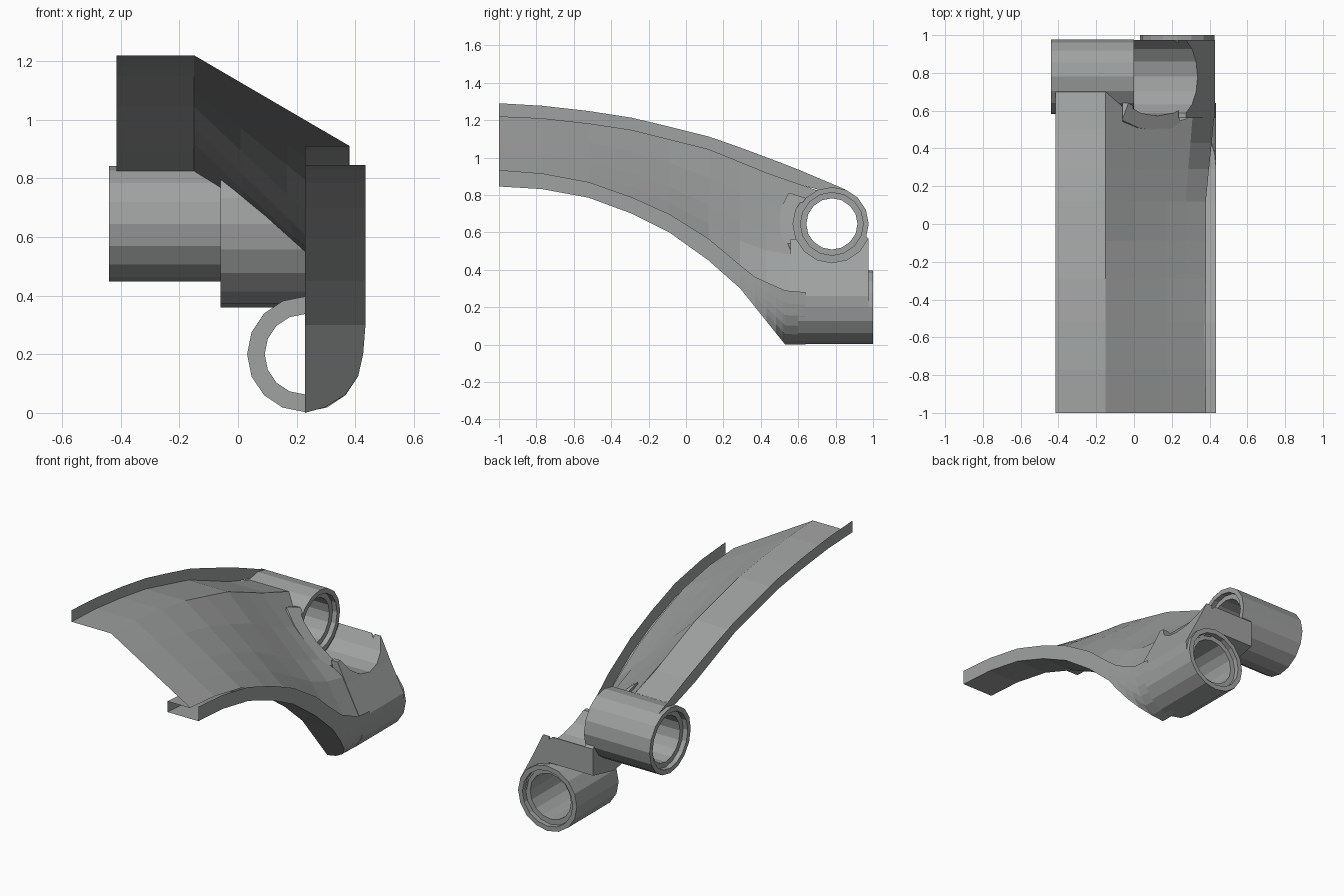
import bpy, bmesh, math
from mathutils import Vector

if "Cube" in bpy.data.objects:
    bpy.data.objects.remove(bpy.data.objects["Cube"], do_unlink=True)

grey = bpy.data.materials.new("grey_metal")
grey.use_nodes = True
COLOUR = (0.35, 0.36, 0.355, 1)
grey.diffuse_color = COLOUR
grey.node_tree.nodes["Principled BSDF"].inputs["Base Color"].default_value = COLOUR

R, BORE, RIM, SIDES = 0.197, 0.137, 0.168, 16
PIN = Vector((0, 0.78, 0.645))      # cross tube axis
SOCKET = Vector((0.228, 0, 0.2))    # lengthwise tube axis
BACK, LEDGE = 0.975, 0.565          # rear face of the hub and its top


def make(name, bm):
    bmesh.ops.recalc_face_normals(bm, faces=bm.faces)
    mesh = bpy.data.meshes.new(name)
    bm.to_mesh(mesh)
    bm.free()
    mesh.materials.append(grey)
    ob = bpy.data.objects.new(name, mesh)
    bpy.context.scene.collection.objects.link(ob)
    return ob


def sheet(name, rows):
    """Surface joining rows of points, all rows the same length."""
    bm = bmesh.new()
    grid = [[bm.verts.new(p) for p in row] for row in rows]
    for a, b in zip(grid, grid[1:]):
        for i in range(len(a) - 1):
            bm.faces.new((a[i], a[i + 1], b[i + 1], b[i]))
    bmesh.ops.remove_doubles(bm, verts=bm.verts, dist=0.0005)
    return make(name, bm)


def ring(centre, axis, at, radius):
    pts = []
    for i in range(SIDES):
        a = 2 * math.pi * i / SIDES
        c, s = radius * math.cos(a), radius * math.sin(a)
        pts.append(centre + Vector((at, c, s) if axis == "x" else (c, at, s)))
    return pts + pts[:1]


def tube(name, centre, axis, start, end, start_rim=RIM):
    """Bored tube with a stepped rim."""
    d = 0.03
    profile = [(start, R), (end, R), (end, RIM), (end - d, RIM), (end - d, BORE),
               (start + d, BORE), (start + d, start_rim), (start, start_rim), (start, R)]
    return sheet(name, [ring(centre, axis, at, r) for at, r in profile])


def prism(points, push):
    bm = bmesh.new()
    face = bm.faces.new([bm.verts.new(p) for p in points])
    new = bmesh.ops.extrude_face_region(bm, geom=[face])["geom"]
    bmesh.ops.translate(bm, vec=push, verts=[v for v in new if isinstance(v, bmesh.types.BMVert)])
    bmesh.ops.holes_fill(bm, edges=bm.edges)
    return bm


def cutter(name, centre, axis, start, end, radius):
    length = end - start
    push = (length, 0, 0) if axis == "x" else (0, length, 0)
    ob = make(name, prism(ring(centre, axis, start, radius)[:-1], push))
    ob.hide_render = True
    return ob


def carve(ob, cutters):
    for c in cutters:
        mod = ob.modifiers.new(c.name, "BOOLEAN")
        mod.operation, mod.solver, mod.object = "DIFFERENCE", "EXACT", c
    bpy.context.view_layer.update()
    graph = bpy.context.evaluated_depsgraph_get()
    shape = bpy.data.meshes.new_from_object(ob.evaluated_get(graph))
    ob.modifiers.clear()
    ob.data = shape


def curve(points):
    def f(t):
        for (t0, v0), (t1, v1) in zip(points, points[1:]):
            if t <= t1:
                return v0 + (v1 - v0) * (t - t0) / (t1 - t0)
        return points[-1][1]
    return f


# Long edge curves of the arm, as (y, z)
crest = curve([(-1, 1.29), (-.8, 1.28), (-.53, 1.25), (-.3, 1.215), (-.09, 1.165),
               (.13, 1.11), (.37, 1.025), (.59, .94), (.85, .83)])
deck = curve([(-1, 1.22), (-.77, 1.21), (-.5, 1.18), (-.3, 1.15), (-.1, 1.1),
              (.12, 1.045), (.33, .96), (.5, .89), (.7, .825)])
rail = curve([(-1, .933), (-.77, .915), (-.5, .865), (-.27, .78), (-.05, .68),
              (.16, .54), (.35, .37), (.55, .28)])
sole = curve([(-1, .845), (-.75, .83), (-.52, .785), (-.29, .7), (-.09, .6),
              (.12, .45), (.29, .3), (.53, 0)])
# Right side of the arm as (z, x), rounding under the socket
outer_x = curve([(0, .228), (.02, .3), (.06, .365), (.125, .41), (.2, .427), (.3, .435)])
STATIONS = [-1, -.77, -.52, -.29, -.09, .12, .29]
TIP = [.37, .43, .48, .515, .53]

# Top strip and its upright left flange
sheet("top_strip", [[(x, y, deck(y)) for x in (-.415, -.15)] for y in STATIONS + [.5, .7]])
sheet("left_flange", [[(-.415, y, deck(y)), (-.415, y, crest(y))] for y in STATIONS + [.5, .6, .72, .85]])

# Sloping web, bulging and fanning out where it runs into the hub
rows = []
ends = (.7, .55, .53, .57, .58)
for y in STATIONS + [.43, None]:
    row = []
    for i, (t, bulge) in enumerate(((0, 0), (.3, .03), (.6, .07), (.8, .1), (1, 0))):
        yy = ends[i] if y is None else y
        k = max(0, min(1, (yy - .13) / .43))
        high, low = deck(yy), rail(yy) - .022
        row.append((-.15 + (.53 + .045 * k) * t, yy, high + (low - high) * t + bulge * k))
    rows.append(row)
sheet("sloping_web", rows)

# Right flange, curved underside and the inner channel
rows = []
for y in STATIONS + TIP + [.64]:
    bottom, top = sole(y), rail(y)
    zs = [bottom + (top - bottom) * (i / 6) ** 1.5 for i in range(7)]
    rows.append([(outer_x(z), y, z) for z in zs])
sheet("right_flange", rows)
sheet("underside", [[(SOCKET.x, y, sole(y)), (outer_x(sole(y)), y, sole(y))] for y in STATIONS + TIP])
sheet("inner_channel", [[(SOCKET.x, y, sole(y)), (SOCKET.x, y, sole(y) + .065), (.38, y, sole(y) + .065)]
                        for y in STATIONS])

# Two bored tubes
tube("cross_tube", PIN, "x", -.44, 0)
tube("socket_tube", SOCKET, "y", .6, 1, BORE)

# Right side of the hub, rising from the socket
upright = [(.235, LEDGE), (.235, .2), (.425, .2), (.428, .26), (.335, .44), (.275, LEDGE)]
hub_upright = make("hub_upright", prism([(x, .56, z) for x, z in upright], (0, BACK - .56, 0)))

# Rounded block wrapped round the cross tube, sliced along the slope of the web
wrap = [(BACK, LEDGE), (BACK, .405)]
for i in range(8):
    a = math.radians(270 - i * 18)
    wrap.append((PIN.y + .285 * math.cos(a), PIN.z + .285 * math.sin(a)))
wrap += [(.65, .78), (.78, .8)]
bm = prism([(-.06, y, z) for y, z in wrap], (.3, 0, 0))
bmesh.ops.bisect_plane(bm, geom=bm.verts[:] + bm.edges[:] + bm.faces[:], plane_co=(-.06, 0, .81),
                       plane_no=(.26, 0, .29), clear_outer=True)
bmesh.ops.holes_fill(bm, edges=bm.edges)
hub_block = make("hub_block", bm)

# Scoop beside the cross tube, and both bores
cutters = [cutter("scoop_cutter", PIN, "x", -.005, .8, .208),
           cutter("pin_cutter", PIN, "x", -.3, .1, .18),
           cutter("bore_cutter", SOCKET, "y", .3, 1.3, .16)]
for part in (hub_upright, hub_block):
    carve(part, cutters)
for c in cutters:
    bpy.data.objects.remove(c, do_unlink=True)
